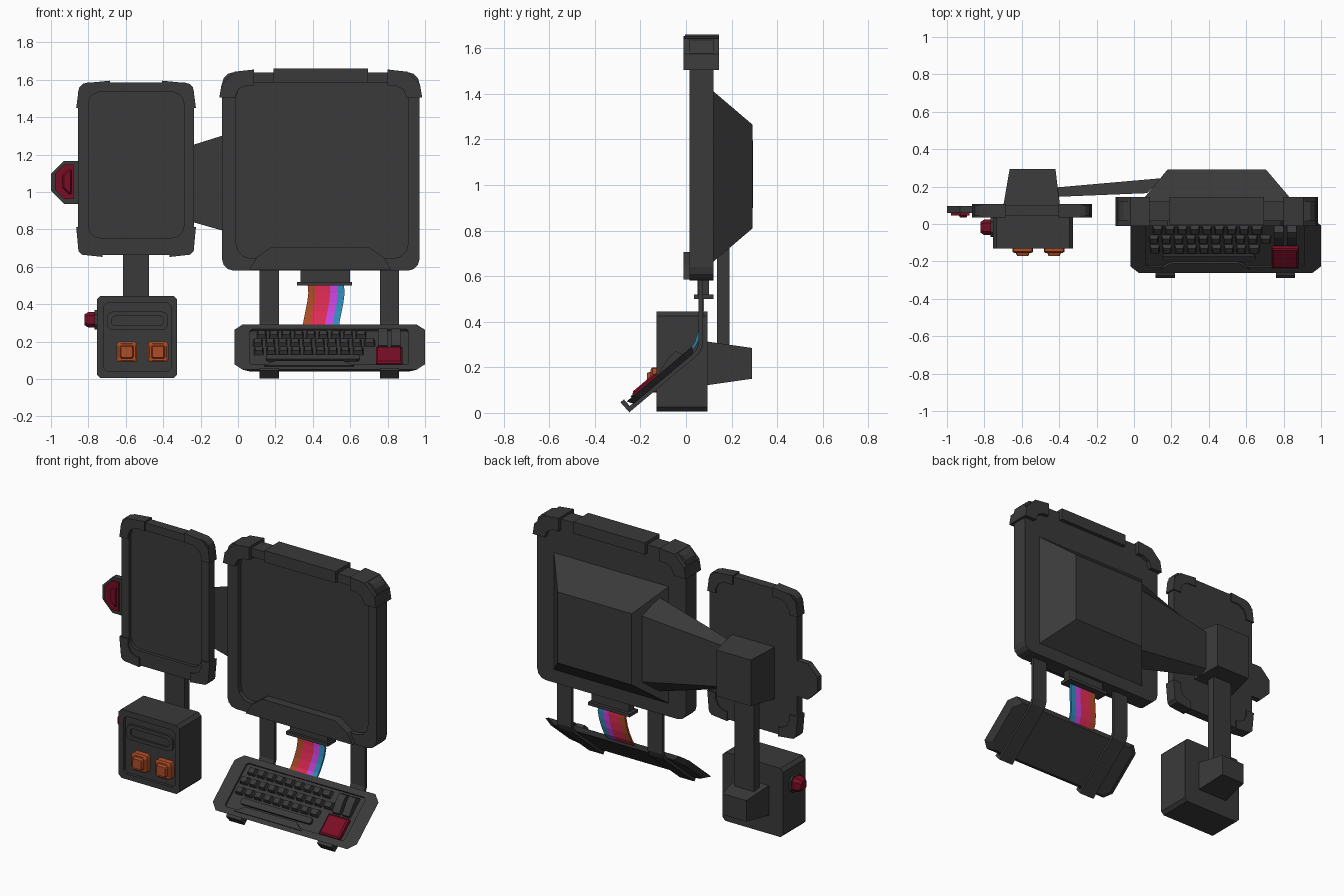
import bpy, bmesh, math
from mathutils import Vector, Matrix

if "Cube" in bpy.data.objects:
    bpy.data.objects.remove(bpy.data.objects["Cube"])


def mat(name, r, g, b):
    m = bpy.data.materials.new(name)
    m.diffuse_color = (r, g, b, 1)
    m.use_nodes = True
    m.node_tree.nodes["Principled BSDF"].inputs["Base Color"].default_value = m.diffuse_color
    return m


GREY = mat("dark grey", .042, .042, .042)
RED = mat("dark red", .19, .004, .018)
ORANGE = mat("burnt orange", .42, .075, .02)
CRIMSON = mat("crimson", .75, .025, .09)
PURPLE = mat("purple", .58, .06, .75)
BLUE = mat("blue", .03, .27, .5)

# keyboard frame: local z runs up the slope, local -y points out of the keys
TILT = Matrix.Translation((0, -.117, .171)) @ Matrix.Rotation(math.radians(-50), 4, 'X')


def skin(name, loops, material=GREY, frame=None):
    """Join equal-length 3D loops with quads and cap both ends."""
    bm = bmesh.new()
    rings = [[bm.verts.new(p) for p in loop] for loop in loops]
    n = len(rings[0])
    for a, b in zip(rings, rings[1:]):
        for i in range(n):
            j = (i + 1) % n
            bm.faces.new((a[i], a[j], b[j], b[i]))
    bm.faces.new(rings[0])
    bm.faces.new(rings[-1])
    bmesh.ops.recalc_face_normals(bm, faces=bm.faces)
    me = bpy.data.meshes.new(name)
    bm.to_mesh(me)
    bm.free()
    me.materials.append(material)
    ob = bpy.data.objects.new(name, me)
    bpy.context.collection.objects.link(ob)
    if frame:
        ob.matrix_world = frame
    return ob


def at(outline, y):
    return [(x, y, z) for x, z in outline]


def rrect(x0, x1, z0, z1, r=0, seg=3):
    """Rectangle outline; r rounds (or, with seg=1, chamfers) the corners."""
    if r == 0:
        return [(x0, z0), (x1, z0), (x1, z1), (x0, z1)]
    pts = []
    for cx, cz, a in ((x0 + r, z0 + r, 180), (x1 - r, z0 + r, 270),
                      (x1 - r, z1 - r, 0), (x0 + r, z1 - r, 90)):
        for k in range(seg + 1):
            t = math.radians(a + 90 * k / seg)
            pts.append((cx + r * math.cos(t), cz + r * math.sin(t)))
    return pts


def prism(name, outline, y0, y1, material=GREY, frame=None):
    return skin(name, [at(outline, y0), at(outline, y1)], material, frame)


def box(name, x0, x1, y0, y1, z0, z1, material=GREY, frame=None):
    return prism(name, rrect(x0, x1, z0, z1), y0, y1, material, frame)


def tray(name, outer, inner, back, front, depth, frame=None, base=None):
    """Slab with a recessed panel in its front."""
    return skin(name, [at(base or outer, back), at(outer, front), at(inner, front),
                       at(inner, front + depth)], GREY, frame)


def guard(name, cx, cz, sx, sz, a, b, t, c, y0, y1):
    """L-shaped corner guard; a, b = arm lengths, t = width, c = chamfer."""
    pts = [(0, b), (.012, c), (c, .012), (a, 0), (a, t),
           (t + .06, t), (t + .018, t + .02), (t, min(b, t + .06))]
    if b > t + .06:
        pts.append((t, b))
    prism(name, [(cx + sx * x, cz + sz * z) for x, z in pts], y0, y1)


# large display
tray("large_display", rrect(-.085, .97, .58, 1.64, .06), rrect(-.01, .91, .645, 1.585, .08),
     .12, .015, .03)
for side, cx, s in (("left", -.10, 1), ("right", .985, -1)):
    guard("large_guard_" + side, cx, 1.655, s, -1, .185, .15, .085, .08, -.01, .145)
box("large_top_bar", .19, .695, -.005, .145, 1.585, 1.66)
prism("large_bottom_lip", [(.06, .585), (.10, .65), (.18, .707), (.695, .707), (.78, .65), (.82, .585)],
      -.01, .05)
skin("large_back_housing", [at(rrect(.03, .86, .655, 1.42), .11), at(rrect(.18, .705, .81, 1.265), .292)])

# arm joining the displays
skin("display_arm", [
    [(.07, .165, .75), (.15, .245, .82), (.15, .245, 1.245), (.07, .165, 1.35)],
    [(-.42, .145, .89), (-.42, .195, .92), (-.42, .195, 1.175), (-.42, .145, 1.195)]])

# small display
tray("small_display", rrect(-.855, -.235, .662, 1.585, .05), rrect(-.80, -.29, .755, 1.535, .06),
     .1, .042, .02)
for side, cx, s in (("left", -.865, 1), ("right", -.225, -1)):
    guard("small_top_guard_" + side, cx, 1.595, s, -1, .18, .145, .06, .055, .035, .107)
    guard("small_bottom_guard_" + side, cx, .653, s, 1, .14, .16, .06, .03, .035, .107)
skin("small_back_housing", [at(rrect(-.70, -.395, .88, 1.215), .09), at(rrect(-.665, -.42, .9, 1.195), .293)])
box("small_display_post", -.615, -.475, .135, .19, .2, .95)

# side switch on the small display


def half_octagon(x0, x1, z0, z1, c):
    return [(x1, z1), (x0 + c, z1), (x0, z1 - c), (x0, z0 + c), (x0 + c, z0), (x1, z0)]


prism("switch_plate", half_octagon(-1, -.84, .937, 1.167, .07), .058, .096)
prism("switch_button", half_octagon(-.978, -.88, .962, 1.147, .05), .046, .06, RED)
skin("switch_grip", [at(half_octagon(-.94, -.89, .985, 1.125, .035), .05),
                     at(half_octagon(-.93, -.895, 1., 1.11, .025), .036)], RED)

# control box
tray("control_box", rrect(-.755, -.325, .005, .445, .02, 1), rrect(-.72, -.355, .04, .407, .02, 1),
     .095, -.13, .018)
tray("control_slot", rrect(-.70, -.375, .262, .36, .03), rrect(-.675, -.4, .285, .337, .02),
     -.1, -.126, .012)
for i, x in enumerate((-.595, -.427)):
    sizes = ((.055, -.1), (.055, -.148), (.046, -.155), (.036, -.155), (.03, -.172))
    skin(f"orange_button_{i}", [at(rrect(x - h, x + h, .145 - h, .145 + h, h * .3, 2), y)
                                for h, y in sizes], ORANGE)
skin("control_back_socket", [at(rrect(-.655, -.435, .12, .315), .08), at(rrect(-.63, -.46, .15, .285), .29)])


def knob_ring(x, h):
    return [(x, -.018 + p, .317 + q) for p, q in rrect(-h, h, -h, h, h * .45, 1)]


skin("knob_base", [knob_ring(-.74, .052), knob_ring(-.768, .052)])
skin("red_knob", [knob_ring(-.76, .042), knob_ring(-.8, .042), knob_ring(-.822, .028)], RED)

# keyboard
tray("keyboard", rrect(-.02, 1, -.188, .188, .045, 1), rrect(.065, .91, -.147, .15, .012, 1),
     .028, 0, .012, TILT, rrect(.02, .96, -.17, .17, .045, 1))
for row, (v, x0, count) in enumerate(((.108, .1, 9), (.042, .08, 10), (-.026, .085, 9))):
    for k in range(count):
        x = x0 + k * .066
        w = .052 if k < count - 1 else .058
        skin(f"key_{row}_{k}", [at(rrect(x, x + w, v - .025, v + .025), .015),
                                at(rrect(x + .007, x + w - .007, v - .017, v + .017), -.012)],
             GREY, TILT)
prism("space_bar", rrect(.15, .65, -.105, -.066, .01, 1), .015, -.004, GREY, TILT)
prism("keyboard_lip", [(.14, -.16), (.16, -.146), (.2, -.118), (.56, -.118), (.6, -.146), (.62, -.16)],
      .02, -.006, GREY, TILT)
skin("red_pad", [at(rrect(.737, .88, -.147, -.01), .015), at(rrect(.737, .88, -.147, -.01), -.008),
                 at(rrect(.747, .87, -.137, -.02), -.016)], RED, TILT)
for i, x in enumerate((.748, .818)):
    profile = [(.015, .005), (-.008, .005), (-.03, .085), (-.03, .12), (.015, .14)]
    skin(f"lever_{i}", [[(px, y, v) for y, v in profile] for px in (x, x + .052)], GREY, TILT)

# bent straps carrying the keyboard, hooked around its front edge
path = [Vector(p) for p in ((.064, .62), (.064, .3), (.05, .266), (-.248, .0165), (-.28, .053))]


def strap_side(offset):
    side = []
    for i, p in enumerate(path):
        a = (p - path[i - 1]).normalized() if i else None
        b = (path[i + 1] - p).normalized() if i + 1 < len(path) else None
        n1, n2 = [Vector((-d.y, d.x)) for d in (a or b, b or a)]
        m = (n1 + n2).normalized()
        side.append(p + m * offset / m.dot(n1))
    return side


section = strap_side(.01) + strap_side(-.01)[::-1]
for side, x0, x1 in (("left", .115, .22), ("right", .76, .862)):
    skin("strap_" + side, [[(x, p.x, p.y) for p in section] for x in (x0, x1)])

# cable connector and striped ribbon cable
box("connector", .335, .60, .05, .1, .51, .6)
box("connector_flange", .315, .61, .035, .12, .5, .52)
cable = [(0, .072, .51), (.004, .072, .46), (-.002, .068, .41), (-.012, .06, .36),
         (-.022, .045, .31), (-.03, .01, .255)]
for name, x0, x1, m in (("orange", .372, .412, ORANGE), ("crimson", .412, .49, CRIMSON),
                        ("purple", .49, .53, PURPLE), ("blue", .53, .566, BLUE)):
    skin("cable_" + name, [[(x0 + s, y - .007, z), (x1 + s, y - .007, z),
                            (x1 + s, y + .007, z), (x0 + s, y + .007, z)] for s, y, z in cable], m)
